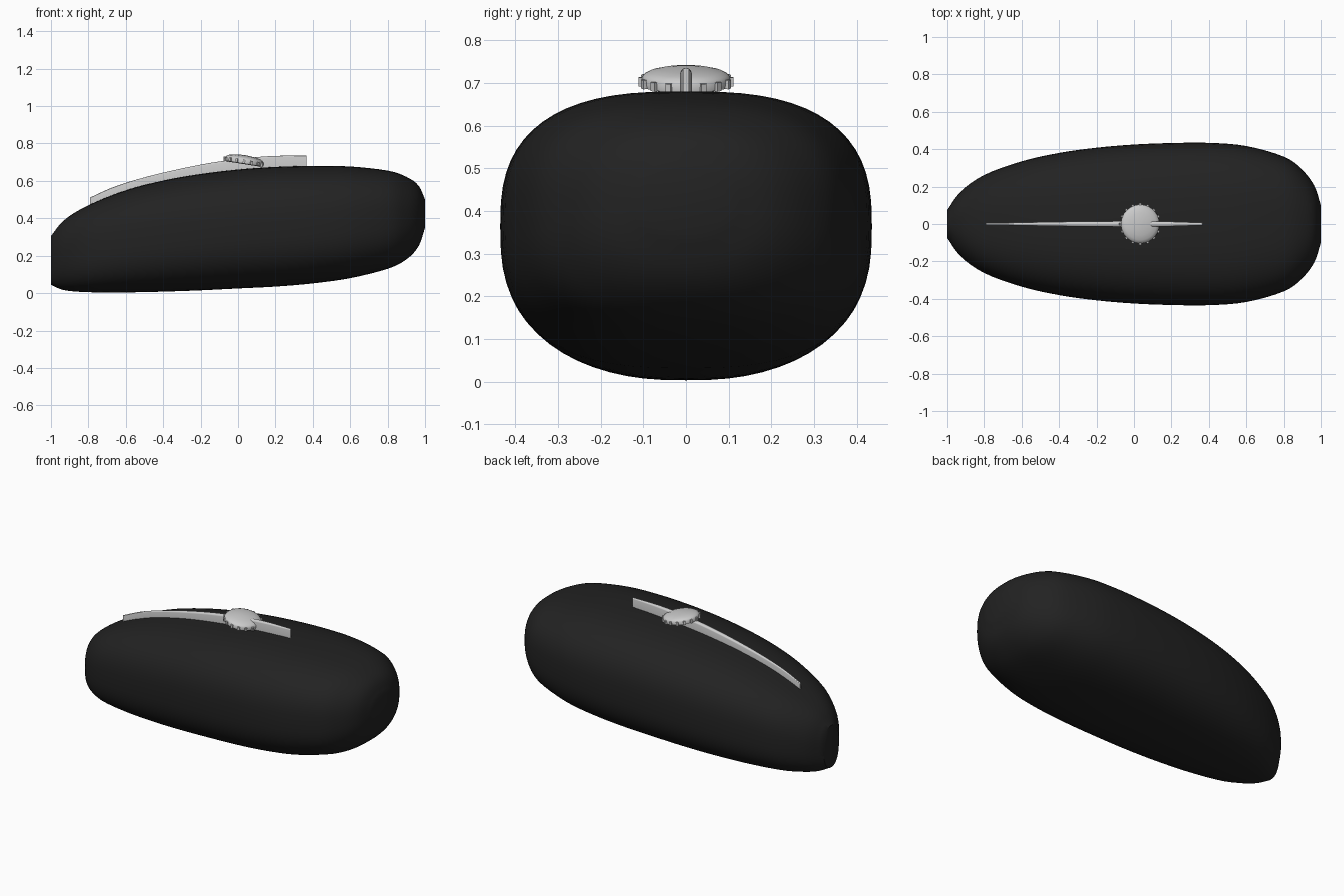
import bpy, bmesh, math
from mathutils import Matrix, Vector

if "Cube" in bpy.data.objects:
    bpy.data.objects.remove(bpy.data.objects["Cube"])


def material(name, rgb):
    m = bpy.data.materials.new(name)
    m.diffuse_color = (*rgb, 1)
    m.use_nodes = True
    m.node_tree.nodes["Principled BSDF"].inputs["Base Color"].default_value = m.diffuse_color
    return m


BLACK = material("black paint", (0.016, 0.016, 0.016))
METAL = material("brushed metal", (0.6, 0.6, 0.6))


def finish(name, bm, mat, angle):
    bmesh.ops.recalc_face_normals(bm, faces=bm.faces)
    me = bpy.data.meshes.new(name)
    bm.to_mesh(me)
    bm.free()
    ob = bpy.data.objects.new(name, me)
    bpy.context.collection.objects.link(ob)
    me.materials.append(mat)
    bpy.ops.object.select_all(action='DESELECT')
    ob.select_set(True)
    bpy.context.view_layer.objects.active = ob
    bpy.ops.object.shade_smooth_by_angle(angle=math.radians(angle))
    return ob


def smooth_stations(pts, steps):
    """Catmull-Rom interpolation of station tuples."""
    p = [Vector(q) for q in pts]
    p = [2 * p[0] - p[1]] + p + [2 * p[-1] - p[-2]]
    out = []
    for i in range(1, len(p) - 2):
        a, b, c, d = p[i - 1:i + 3]
        for k in range(steps):
            t = k / steps
            out.append(0.5 * (2 * b + (c - a) * t + (2 * a - 5 * b + 4 * c - d) * t * t
                              + (3 * b - a - 3 * c + d) * t ** 3))
    out.append(p[-2])
    return out


def loft(rings, bm):
    rows = [[bm.verts.new(v) for v in r] for r in rings]
    n = len(rows[0])
    for a, b in zip(rows, rows[1:]):
        for j in range(n):
            bm.faces.new((a[j], a[(j + 1) % n], b[(j + 1) % n], b[j]))
    bm.faces.new(rows[0])
    bm.faces.new(rows[-1])


def spow(v, e):
    return math.copysign(abs(v) ** e, v)


# Tank body: stations of x, bottom, top, half width
body = [(-1, .045, .305, .075), (-.93, .016, .39, .17), (-.8, .005, .47, .262),
        (-.6, .004, .55, .335), (-.4, .008, .602, .38), (-.2, .015, .637, .408),
        (0, .025, .661, .425), (.2, .035, .675, .433), (.4, .052, .68, .434),
        (.6, .08, .677, .417), (.8, .13, .655, .36), (.9, .18, .622, .29),
        (.965, .25, .575, .205), (1, .35, .5, .1)]
rings = []
for x, zb, zt, w in smooth_stations([Vector(b) for b in body], 4):
    e = 2 / (2.7 - 0.4 * max(0, abs(x) - 0.8) / 0.2)
    cz, h = (zb + zt) / 2, (zt - zb) / 2
    rings.append([(x, w * spow(math.cos(a), e), cz + h * spow(math.sin(a), e))
                  for a in (2 * math.pi * k / 64 for k in range(64))])
bm = bmesh.new()
loft(rings, bm)
finish("tank_body", bm, BLACK, 35)

# Trim strip along the spine: x, bottom, top, half width
strip = [(-.79, .465, .512, .005), (-.65, .525, .573, .007), (-.45, .583, .632, .011),
         (-.2, .63, .687, .014), (0, .655, .717, .015), (.18, .668, .733, .013),
         (.365, .674, .735, .007)]
rings = []
for x, zb, zt, w in smooth_stations([Vector(s) for s in strip], 5):
    arc = [(x, w * math.cos(a), zt - w * 0.7 + w * 0.7 * math.sin(a))
           for a in (math.pi * k / 8 for k in range(9))]
    rings.append([(x, w, zb)] + arc + [(x, -w, zb)])
bm = bmesh.new()
loft(rings, bm)
finish("trim_strip", bm, METAL, 45)

# Filler cap: domed turned profile, tilted forward
place = Matrix.Translation((.03, 0, .69)) @ Matrix.Rotation(math.radians(9), 4, 'Y')
bm = bmesh.new()
profile = [(.09, 0), (.102, .003), (.104, .022), (.098, .030), (.085, .037),
           (.06, .043), (.03, .047), (.004, .048)]
N = 48
loft([[place @ Vector((r * math.cos(2 * math.pi * k / N), r * math.sin(2 * math.pi * k / N), z))
       for k in range(N)] for r, z in profile], bm)
finish("filler_cap", bm, METAL, 45)

# Grip teeth around the cap rim
bm = bmesh.new()
for k in range(16):
    turn = Matrix.Rotation(2 * math.pi * k / 16, 4, 'Z')
    m = place @ turn @ Matrix.Translation((.104, 0, .013)) @ Matrix.Diagonal((.014, .013, .021, 1))
    bmesh.ops.create_cube(bm, size=1, matrix=m)
finish("cap_teeth", bm, METAL, 30)
